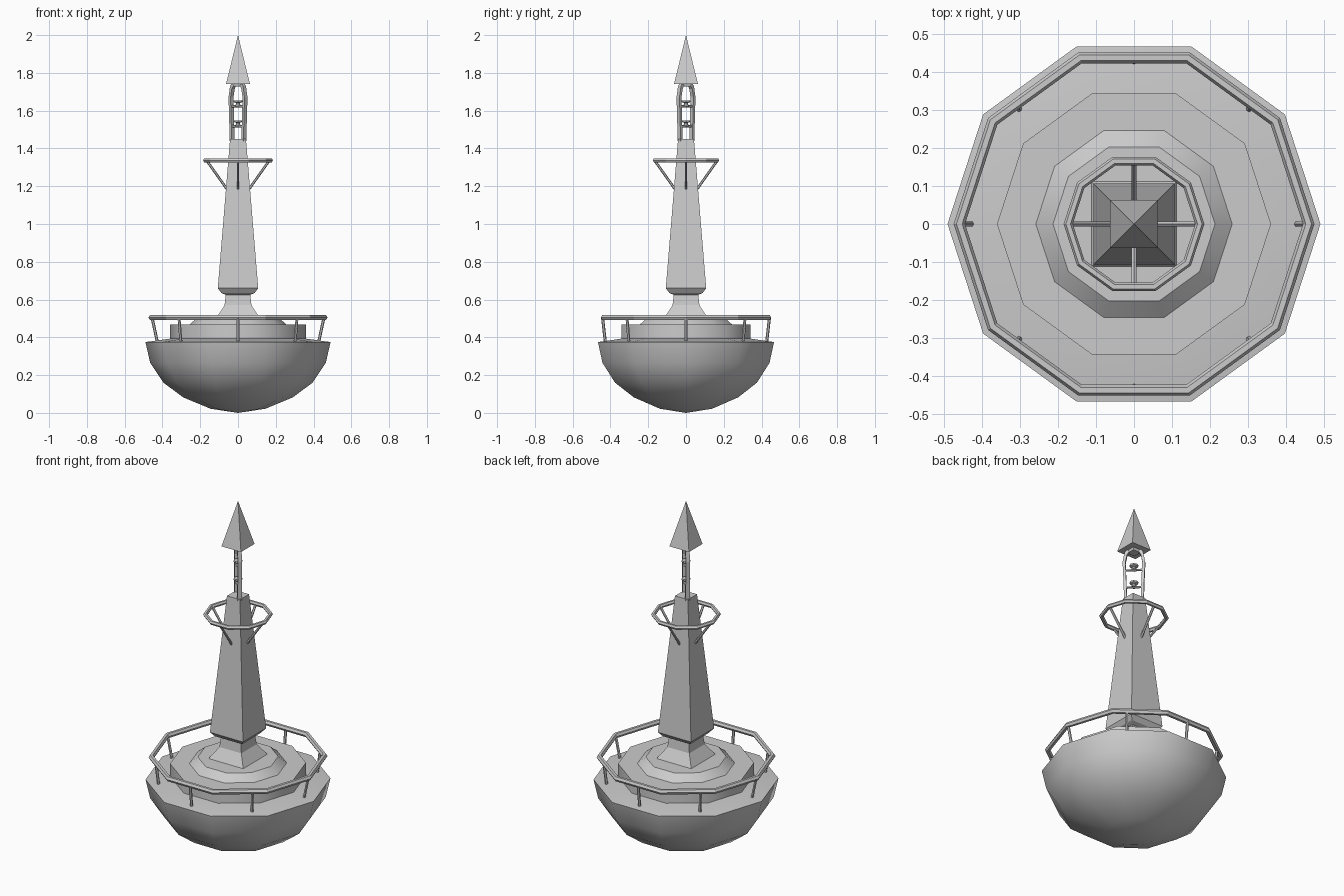
import bpy, bmesh, math
from mathutils import Vector, Matrix

if "Cube" in bpy.data.objects:
    bpy.data.objects.remove(bpy.data.objects["Cube"])

SIDES = 10


def finish(name, bm, smooth=None):
    bmesh.ops.remove_doubles(bm, verts=bm.verts, dist=1e-5)
    bmesh.ops.recalc_face_normals(bm, faces=bm.faces)
    me = bpy.data.meshes.new(name)
    bm.to_mesh(me)
    bm.free()
    ob = bpy.data.objects.new(name, me)
    bpy.context.collection.objects.link(ob)
    if smooth:
        bpy.ops.object.select_all(action='DESELECT')
        ob.select_set(True)
        bpy.context.view_layer.objects.active = ob
        bpy.ops.object.shade_smooth_by_angle(angle=math.radians(smooth))
    return ob


def lathe(name, profile, n=SIDES, closed=False, start=0.0, smooth=None,
          centre=(0, 0, 0)):
    """Revolve (radius, z) points into an n-sided solid."""
    bm = bmesh.new()
    rings = []
    for r, z in profile:
        rings.append([bm.verts.new((centre[0] + r * math.cos(start + math.tau * i / n),
                                    centre[1] + r * math.sin(start + math.tau * i / n),
                                    centre[2] + z)) for i in range(n if r > 0 else 1)])
    pairs = list(zip(rings, rings[1:]))
    if closed:
        pairs.append((rings[-1], rings[0]))
    for a, b in pairs:
        for i in range(n):
            j = (i + 1) % n
            quad = [a[i % len(a)], a[j % len(a)], b[j % len(b)], b[i % len(b)]]
            bm.faces.new(list(dict.fromkeys(quad)))
    return finish(name, bm, smooth)


def square(name, profile):
    """Four-sided stack from (half width, z) points, aligned to the axes."""
    return lathe(name, [(h * math.sqrt(2), z) for h, z in profile], 4, start=math.pi / 4)


def rail(name, radius, z, thick):
    section = [(radius + thick * math.cos(math.tau * k / 6),
                z + thick * math.sin(math.tau * k / 6)) for k in range(6)]
    return lathe(name, section, closed=True)


def bar(name, a, b, r, n=6):
    a, b = Vector(a), Vector(b)
    bm = bmesh.new()
    m = Matrix.Translation((a + b) / 2) @ (b - a).to_track_quat('Z', 'Y').to_matrix().to_4x4()
    bmesh.ops.create_cone(bm, cap_ends=True, segments=n, radius1=r, radius2=r,
                          depth=(b - a).length, matrix=m)
    return finish(name, bm)


def polar(r, ang, z):
    return (r * math.cos(ang), r * math.sin(ang), z)


# Floating hull with slightly crowned deck
lathe("hull", [(0, 0), (0.145, 0.022), (0.29, 0.082), (0.395, 0.16), (0.465, 0.265),
               (0.49, 0.375), (0.36, 0.393), (0, 0.393)], smooth=36.5)

# Raised deck and its stepped cap
lathe("raised_deck", [(0.36, 0.385), (0.36, 0.467), (0.258, 0.467), (0.213, 0.505),
                      (0, 0.508)], smooth=36.5)

# Lower guard rail with leaning posts
rail("lower_rail", 0.459, 0.505, 0.015)
for i in range(8):
    ang = math.tau * i / 8
    top = 0.455 if i % 4 == 0 and i % 8 in (0, 4) else 0.442
    bar(f"rail_post_{i}", polar(0.427, ang, 0.375), polar(top, ang, 0.505), 0.008)

# Square neck and tapering tower
square("tower", [(0, 0.50), (0.112, 0.507), (0.071, 0.57), (0.065, 0.625), (0.088, 0.635),
                 (0.107, 0.66), (0.042, 1.45), (0, 1.45)])

# Upper ring and braces
rail("upper_ring", 0.173, 1.337, 0.012)
for i in range(4):
    ang = math.tau * i / 4
    bar(f"ring_brace_{i}", polar(0.055, ang, 1.18), polar(0.165, ang, 1.335), 0.007)

# Arched lamp frame standing on the diagonal
diag = Matrix.Rotation(-math.pi / 4, 4, 'Z')
outer = [(0.052, 1.44), (0.055, 1.55), (0.060, 1.67), (0.049, 1.73), (0.028, 1.755)]
inner = [(0.037, 1.44), (0.040, 1.55), (0.045, 1.67), (0.036, 1.715), (0.020, 1.738)]
outer += [(-x, z) for x, z in reversed(outer)]
inner += [(-x, z) for x, z in reversed(inner)]
bm = bmesh.new()
rows = [[bm.verts.new(diag @ Vector((x, y, z))) for x, z, y in
         ((*o, -0.011), (*o, 0.011), (*p, 0.011), (*p, -0.011))]
        for o, p in zip(outer, inner)]
for a, b in zip(rows, rows[1:]):
    for k in range(4):
        bm.faces.new((a[k], a[(k + 1) % 4], b[(k + 1) % 4], b[k]))
bm.faces.new(rows[0])
bm.faces.new(rows[-1])
finish("lamp_frame", bm)

# Rungs, each carrying a small lamp
for i, z in enumerate((1.518, 1.623)):
    bar(f"rung_{i}", diag @ Vector((-0.044, 0, z)), diag @ Vector((0.044, 0, z)), 0.007)
    lathe(f"lamp_{i}", [(0, 0), (0.017, 0), (0.010, 0.012), (0.010, 0.018), (0.023, 0.022),
                        (0.023, 0.031), (0, 0.031)], 8, centre=(0, 0, z))

# Pyramid top mark with a small mounting plate
square("top_mark", [(0, 1.742), (0.063, 1.742), (0, 2.0)])
square("mount_plate", [(0, 1.728), (0.025, 1.728), (0.03, 1.745), (0, 1.745)])
